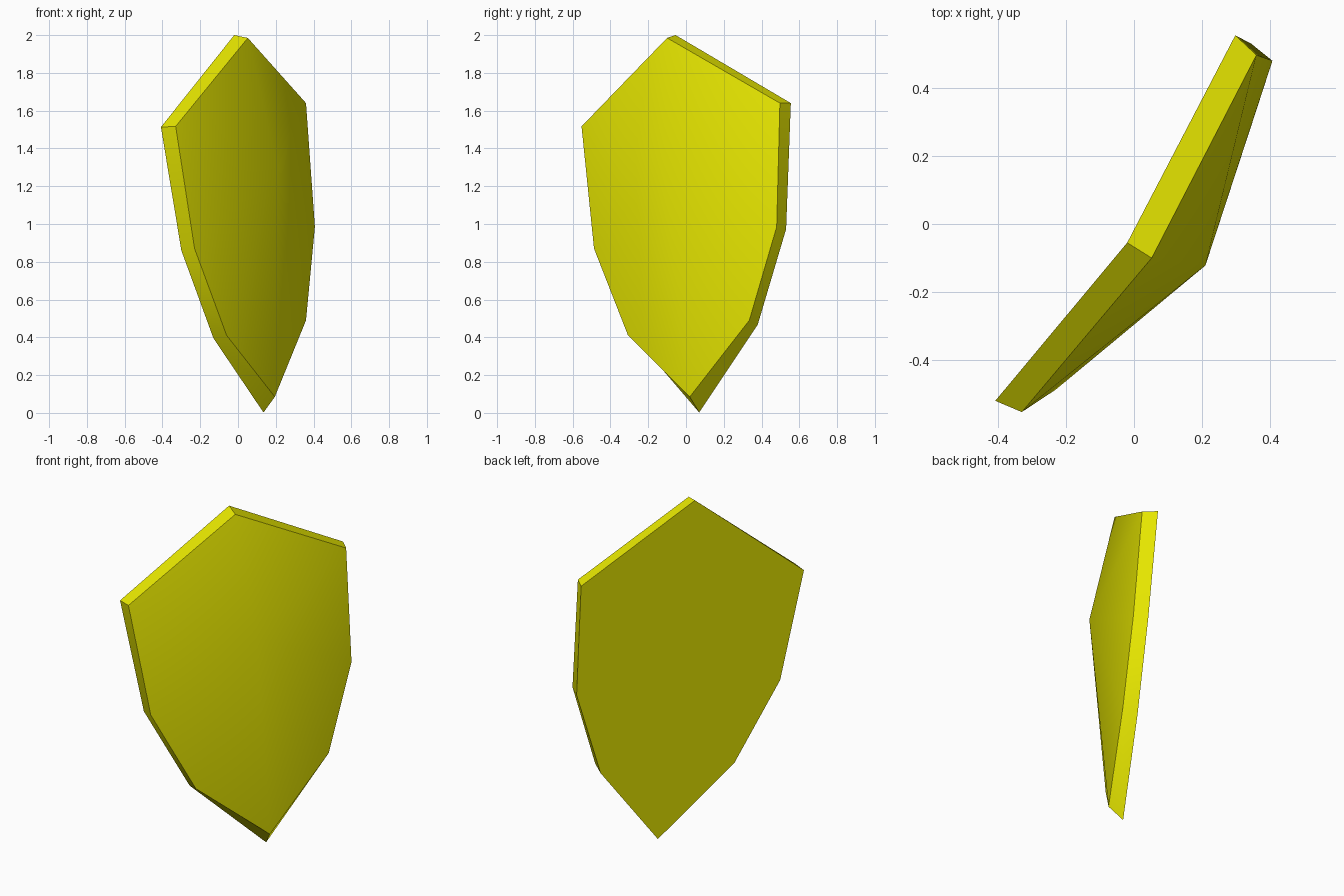
import bpy
import bmesh
import math
from mathutils import Vector

if "Cube" in bpy.data.objects:
    bpy.data.objects.remove(bpy.data.objects["Cube"])

# Yellow plate material
yellow = bpy.data.materials.new("yellow")
yellow.diffuse_color = (0.80, 0.80, 0.0, 1.0)
yellow.use_nodes = True
yellow.node_tree.nodes["Principled BSDF"].inputs["Base Color"].default_value = yellow.diffuse_color

# Outer rim of the front face, and the offset of each corner to the back
rim = [
    ((0.052, -0.10, 1.985), (-0.072, 0.045, 0.015)),  # top point
    ((-0.33, -0.553, 1.517), (-0.078, 0.033, -0.004)),  # left shoulder
    ((-0.23, -0.487, 0.87), (-0.07, 0.035, -0.01)),   # left side
    ((-0.06, -0.307, 0.41), (-0.07, 0.04, -0.015)),   # left lower side
    ((0.195, 0.02, 0.085), (-0.06, 0.05, -0.083)),    # bottom point
    ((0.36, 0.335, 0.49), (-0.067, 0.045, -0.022)),   # right lower side
    ((0.407, 0.48, 0.985), (-0.062, 0.05, -0.012)),   # right side
    ((0.36, 0.497, 1.64), (-0.062, 0.058, 0.0)),      # right shoulder
]
boss = Vector((0.21, -0.122, 1.30))

bm = bmesh.new()
front = [bm.verts.new(p) for p, _ in rim]
back = [bm.verts.new(Vector(p) + Vector(d)) for p, d in rim]
front_mid = bm.verts.new(boss)

# Bulged front and the edge band
for i in range(len(rim)):
    j = (i + 1) % len(rim)
    bm.faces.new((front_mid, front[i], front[j]))
    bm.faces.new((front[j], front[i], back[i], back[j]))

# Flat back
bm.faces.new(list(reversed(back)))
bmesh.ops.recalc_face_normals(bm, faces=bm.faces)

mesh = bpy.data.meshes.new("shield_plate")
bm.to_mesh(mesh)
bm.free()
mesh.materials.append(yellow)
plate = bpy.data.objects.new("shield_plate", mesh)
bpy.context.collection.objects.link(plate)

# Smooth faces with a crisp rim
bpy.context.view_layer.objects.active = plate
plate.select_set(True)
bpy.ops.object.shade_smooth_by_angle(angle=math.radians(35))
